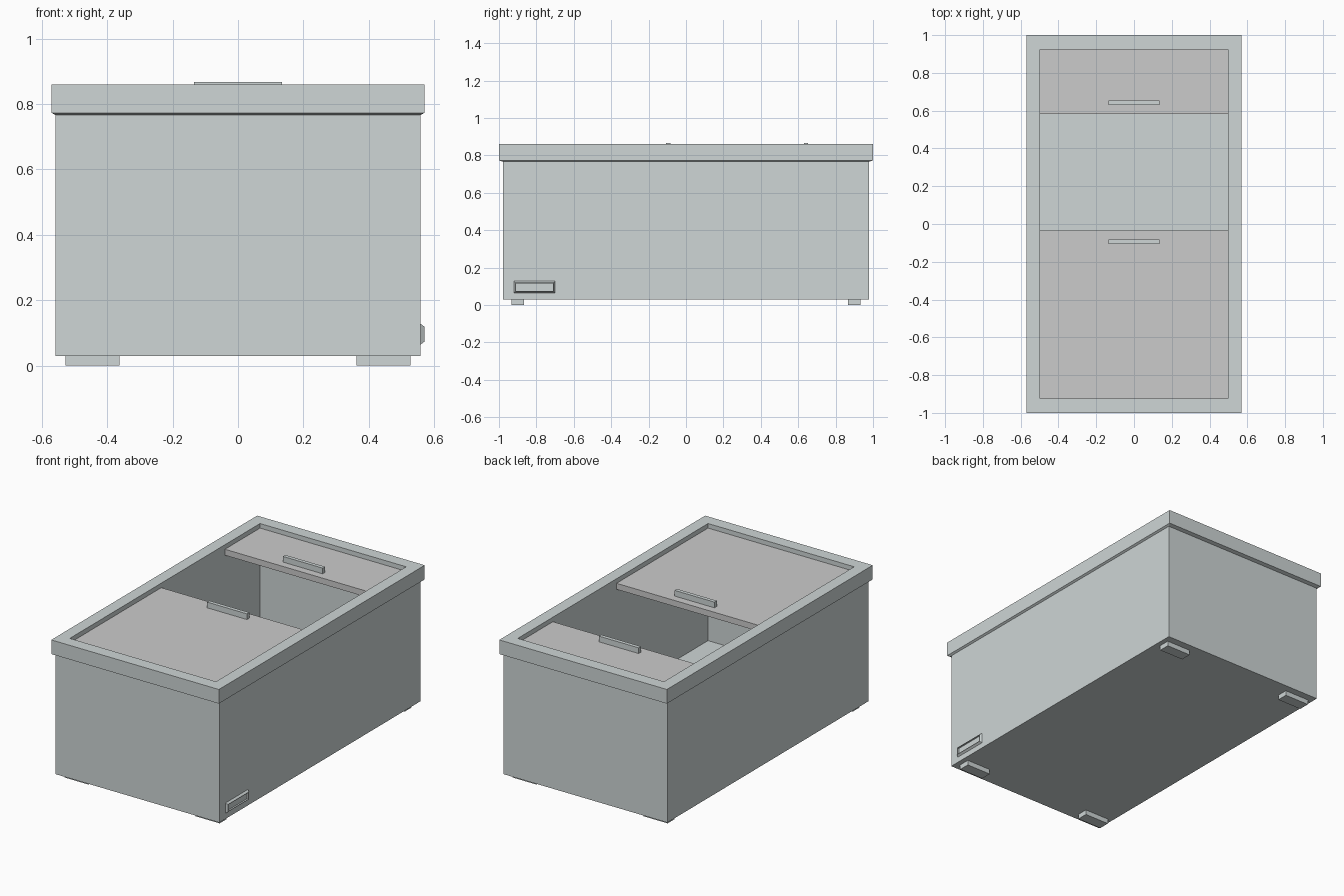
import bpy, bmesh

if "Cube" in bpy.data.objects:
    bpy.data.objects.remove(bpy.data.objects["Cube"])

body_mat = bpy.data.materials.new("pale_enamel")
body_mat.diffuse_color = (0.62, 0.67, 0.67, 1)
body_mat.use_nodes = True
body_mat.node_tree.nodes["Principled BSDF"].inputs["Base Color"].default_value = body_mat.diffuse_color


def finish(name, bm, mat=None):
    bmesh.ops.recalc_face_normals(bm, faces=bm.faces)
    mesh = bpy.data.meshes.new(name)
    bm.to_mesh(mesh)
    bm.free()
    obj = bpy.data.objects.new(name, mesh)
    bpy.context.collection.objects.link(obj)
    if mat:
        mesh.materials.append(mat)
    return obj


def box(name, x, y, z, mat=None):
    """Box from (min, max) pairs."""
    bm = bmesh.new()
    bmesh.ops.create_cube(bm, size=1)
    for v in bm.verts:
        v.co = [r[0] if c < 0 else r[1] for c, r in zip(v.co, (x, y, z))]
    return finish(name, bm, mat)


def rect_loft(name, loops, closed=False, mat=None):
    """Skin centred rectangles (half x, half y, z); cap the ends or join them."""
    bm = bmesh.new()
    rings = [[bm.verts.new((sx * hx, sy * hy, z))
              for sx, sy in ((-1, -1), (1, -1), (1, 1), (-1, 1))]
             for hx, hy, z in loops]
    pairs = list(zip(rings, rings[1:]))
    if closed:
        pairs.append((rings[-1], rings[0]))
    else:
        bm.faces.new(rings[0])
        bm.faces.new(rings[-1])
    for a, b in pairs:
        for i in range(4):
            j = (i + 1) % 4
            bm.faces.new((a[i], a[j], b[j], b[i]))
    return finish(name, bm, mat)


BX, BY = 0.558, 0.978      # cabinet half size
IX, IY = 0.497, 0.924      # opening half size
SEAM = 0.766

# Hollow cabinet with inner floor
rect_loft("cabinet", [(BX, BY, 0.03), (BX, BY, SEAM), (IX, IY, SEAM), (IX, IY, 0.14)],
          mat=body_mat)

# Overhanging top rim with sloped underside
rect_loft("top_rim", [(BX, BY, SEAM), (0.57, 1.0, 0.773), (0.57, 1.0, 0.86),
                      (IX, IY, 0.86), (IX, IY, SEAM)], closed=True, mat=body_mat)

# Two sliding lids with bar handles
for name, y, hy in (("front_lid", (-IY, -0.035), (-0.106, -0.083)),
                    ("back_lid", (0.583, IY), (0.63, 0.653))):
    box(name, (-IX, IX), y, (0.795, 0.832))
    box(name + "_handle", (-0.135, 0.135), hy, (0.832, 0.867), body_mat)

# Four feet
for sx, xn in ((-1, "left"), (1, "right")):
    for sy, yn in ((-1, "front"), (1, "back")):
        box(f"{yn}_{xn}_foot", sorted((sx * 0.363, sx * 0.528)),
            sorted((sy * 0.865, sy * 0.933)), (0, 0.03), body_mat)

# Raised vent frame with a recessed panel on the right side
bm = bmesh.new()
cy, cz = -0.81, 0.096
rings = [[bm.verts.new((x, cy + sy * hy, cz + sz * hz))
          for sy, sz in ((-1, -1), (1, -1), (1, 1), (-1, 1))]
         for x, hy, hz in ((BX, 0.11, 0.032), (0.57, 0.102, 0.023),
                           (0.57, 0.098, 0.02), (0.56, 0.098, 0.02))]
for a, b in zip(rings, rings[1:]):
    for i in range(4):
        j = (i + 1) % 4
        bm.faces.new((a[i], a[j], b[j], b[i]))
bm.faces.new(rings[-1])
bm.faces.new(rings[0])
finish("side_vent", bm, body_mat)
